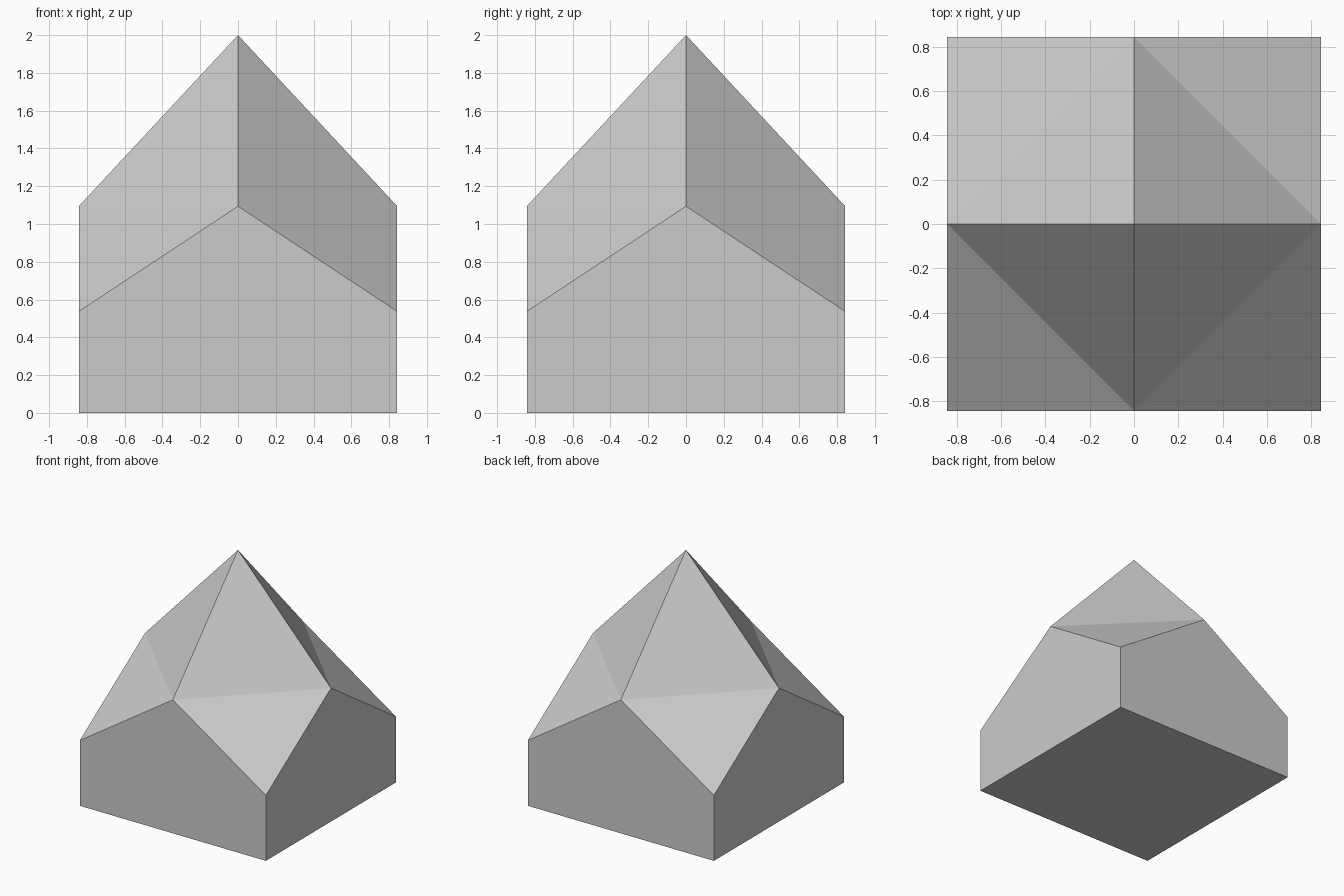
import bpy
import bmesh
from mathutils import Matrix, Vector
from math import pi

cube = bpy.data.objects.get("Cube")
if cube:
    bpy.data.objects.remove(cube, do_unlink=True)

HALF = 0.843      # half width of the square base
CORNER_Z = 0.537  # height of the wall corners
MIDDLE_Z = 1.094  # height of the wall peaks
TOP_Z = 2.0

# Plain grey material
grey = bpy.data.materials.new("light_grey")
grey.use_nodes = True
colour = (0.6, 0.6, 0.6, 1)
grey.diffuse_color = colour
grey.node_tree.nodes["Principled BSDF"].inputs["Base Color"].default_value = colour

# Quarter turns of each kind of point: foot, wall corner, wall peak
bm = bmesh.new()


def ring(point):
    return [bm.verts.new(Matrix.Rotation(i * pi / 2, 3, "Z") @ Vector(point))
            for i in range(4)]


feet = ring((HALF, -HALF, 0))
corners = ring((HALF, -HALF, CORNER_Z))
peaks = ring((HALF, 0, MIDDLE_Z))
apex = bm.verts.new((0, 0, TOP_Z))

# Each side: peaked wall, corner facet and roof facet
bm.faces.new(feet[::-1])
for i in range(4):
    j = (i + 1) % 4
    bm.faces.new((feet[i], feet[j], corners[j], peaks[i], corners[i]))
    bm.faces.new((peaks[i], corners[j], peaks[j]))
    bm.faces.new((peaks[i], peaks[j], apex))

bmesh.ops.recalc_face_normals(bm, faces=bm.faces)
mesh = bpy.data.meshes.new("faceted_block")
bm.to_mesh(mesh)
bm.free()
mesh.materials.append(grey)
block = bpy.data.objects.new("faceted_block", mesh)
bpy.context.collection.objects.link(block)
